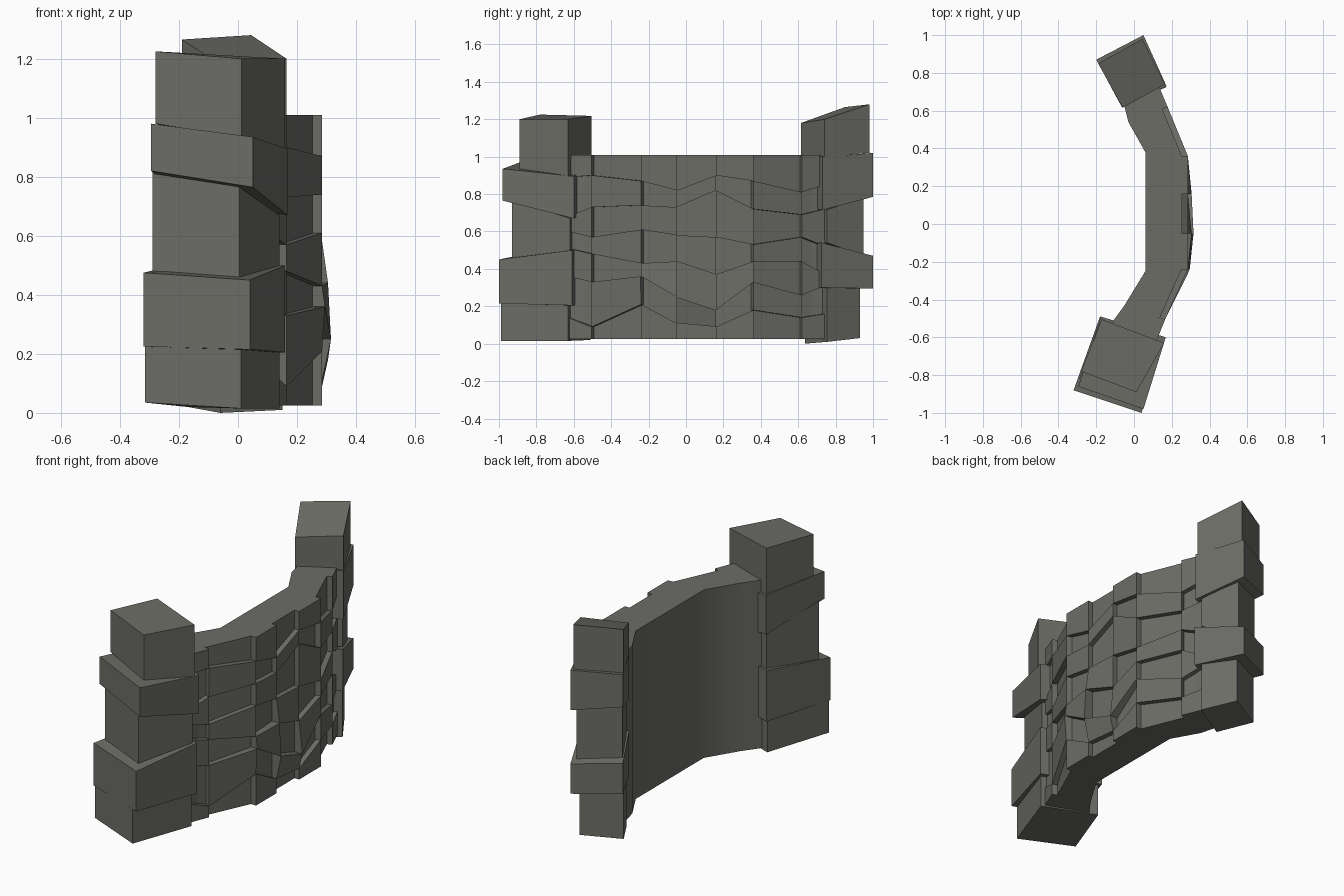
import bpy, bmesh
from mathutils import Vector

stone = bpy.data.materials.new("dark grey stone")
stone.diffuse_color = (0.15, 0.15, 0.134, 1)


def hexa(bm, bottom, top):
    """Closed solid between two rings of points."""
    b = [bm.verts.new(p) for p in bottom]
    t = [bm.verts.new(p) for p in top]
    n = len(b)
    bm.faces.new(b[::-1])
    bm.faces.new(t)
    for i in range(n):
        j = (i + 1) % n
        bm.faces.new((b[i], b[j], t[j], t[i]))


def finish(bm, name):
    bmesh.ops.recalc_face_normals(bm, faces=bm.faces)
    me = bpy.data.meshes.new(name)
    bm.to_mesh(me)
    bm.free()
    me.materials.append(stone)
    ob = bpy.data.objects.new(name, me)
    bpy.context.collection.objects.link(ob)
    return ob


# wall core: curved plan extruded upwards, smooth inner side
plan = [(0.10, -0.68), (0.125, -0.50), (0.245, -0.24), (0.245, 0.35),
        (0.14, 0.61), (0.10, 0.76), (-0.06, 0.66), (-0.03, 0.54),
        (0.06, 0.38), (0.06, -0.25), (-0.05, -0.43), (-0.13, -0.54)]
bm = bmesh.new()
hexa(bm, [(x, y, 0.025) for x, y in plan], [(x, y, 1.01) for x, y in plan])
core = finish(bm, "wall_core")
bpy.context.view_layer.objects.active = core
core.select_set(True)
bpy.ops.object.shade_smooth_by_angle(angle=0.7)

# facing stones: uneven courses, alternately raised and recessed
line = [(0.115, -0.63), (0.165, -0.505), (0.285, -0.24), (0.285, -0.05),
        (0.285, 0.16), (0.285, 0.36), (0.178, 0.62), (0.125, 0.745)]
seams = [  # seam heights along each vertical joint
    (0.14, 0.36, 0.51, 0.60, 0.68, 0.89), (0.09, 0.33, 0.48, 0.57, 0.73, 0.90),
    (0.21, 0.36, 0.43, 0.61, 0.74, 0.87), (0.11, 0.25, 0.44, 0.58, 0.73, 0.82),
    (0.09, 0.18, 0.37, 0.57, 0.82, 0.90), (0.18, 0.33, 0.44, 0.53, 0.72, 0.87),
    (0.14, 0.26, 0.44, 0.57, 0.69, 0.81), (0.16, 0.31, 0.37, 0.52, 0.72, 0.85)]
seams = [(0.025, *s, 1.01) for s in seams]
bulge = {(3, 2): 0.03, (3, 3): 0.02, (4, 2): 0.02, (2, 2): 0.01}
bm = bmesh.new()
for c in range(7):
    a, b = Vector((*line[c], 0)), Vector((*line[c + 1], 0))
    d = (b - a).normalized()
    out = Vector((d.y, -d.x, 0))
    for r in range(7):
        raised = (c + r) % 2 == 0
        depth = 0.0 if raised else -0.03
        rings = []
        for k in (r, r + 1):
            pts = []
            for i, p in ((c, a), (c + 1, b)):
                z = Vector((0, 0, seams[i][k]))
                push = depth + (bulge.get((i, k), 0) if raised else 0)
                pts.append((p + z - out * 0.075, p + z + out * push))
            rings.append([pts[0][0], pts[0][1], pts[1][1], pts[1][0]])
        hexa(bm, *rings)
finish(bm, "facing_stones")


# end pillars: five stacked blocks with tilted seams
def pillar(name, plans, levels):
    bm = bmesh.new()
    for i, quad in enumerate(plans):
        hexa(bm, [(x, y, z) for (x, y), z in zip(quad, levels[i])],
             [(x, y, z) for (x, y), z in zip(quad, levels[i + 1])])
    finish(bm, name)


pillar("front_pillar", [
    [(-0.315, -0.875), (0.01, -0.99), (0.14, -0.63), (-0.17, -0.51)],
    [(-0.32, -0.88), (0.04, -1.0), (0.16, -0.61), (-0.18, -0.49)],
    [(-0.29, -0.82), (0.005, -0.93), (0.14, -0.62), (-0.165, -0.51)],
    [(-0.295, -0.86), (0.05, -0.98), (0.168, -0.60), (-0.175, -0.49)],
    [(-0.28, -0.78), (0.012, -0.89), (0.16, -0.63), (-0.17, -0.505)]],
    [(0.035, 0.015, 0.015, 0.02), (0.225, 0.215, 0.205, 0.21),
     (0.475, 0.45, 0.50, 0.51), (0.82, 0.765, 0.67, 0.72),
     (0.98, 0.935, 0.895, 0.95), (1.225, 1.20, 1.20, 1.218)])

pillar("back_pillar", [
    [(-0.17, 0.82), (0.04, 0.93), (0.15, 0.755), (-0.06, 0.635)],
    [(-0.20, 0.87), (0.05, 1.0), (0.172, 0.725), (-0.065, 0.62)],
    [(-0.17, 0.83), (0.045, 0.95), (0.15, 0.755), (-0.06, 0.635)],
    [(-0.20, 0.87), (0.05, 1.0), (0.172, 0.73), (-0.065, 0.62)],
    [(-0.19, 0.85), (0.045, 0.98), (0.165, 0.74), (-0.06, 0.615)]],
    [(0.02, 0.03, 0.01, 0.0), (0.31, 0.295, 0.30, 0.29),
     (0.49, 0.47, 0.54, 0.55), (0.82, 0.785, 0.715, 0.73),
     (1.01, 1.02, 1.0, 1.0), (1.265, 1.28, 1.20, 1.18)])
